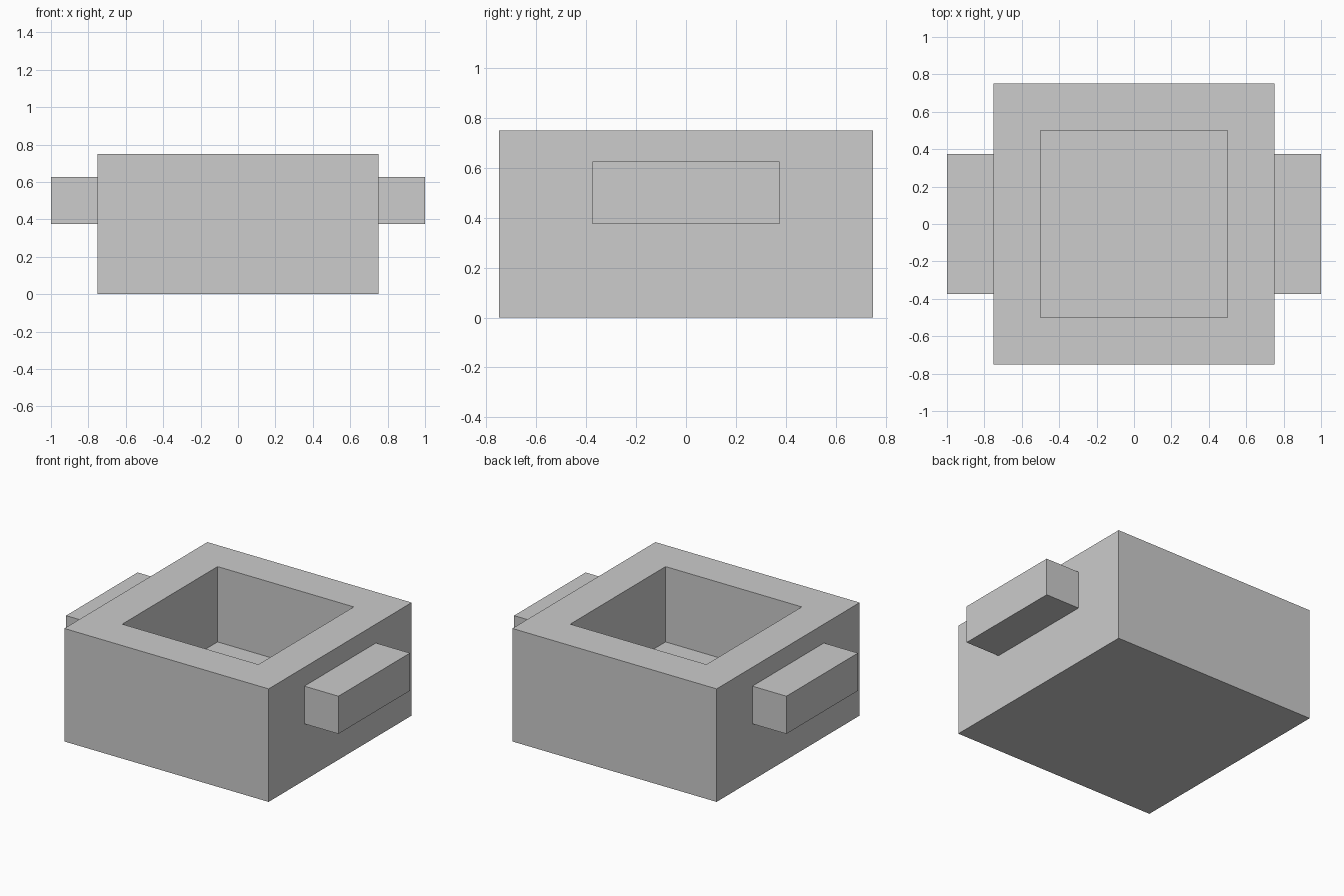
import bpy
import bmesh
from mathutils import Vector

default_cube = bpy.data.objects.get("Cube")
if default_cube:
    bpy.data.objects.remove(default_cube, do_unlink=True)

# Single plain colour
grey = bpy.data.materials.new("light_grey")
grey.use_nodes = True
colour = (0.604, 0.604, 0.604, 1.0)
grey.diffuse_color = colour
grey.node_tree.nodes["Principled BSDF"].inputs["Base Color"].default_value = colour


def box_mesh(size, centre):
    bm = bmesh.new()
    bmesh.ops.create_cube(bm, size=1.0)
    bmesh.ops.scale(bm, vec=size, verts=bm.verts)
    bmesh.ops.translate(bm, vec=centre, verts=bm.verts)
    return bm


def add_object(name, bm):
    bm.normal_update()
    mesh = bpy.data.meshes.new(name)
    bm.to_mesh(mesh)
    bm.free()
    mesh.materials.append(grey)
    obj = bpy.data.objects.new(name, mesh)
    bpy.context.collection.objects.link(obj)
    return obj


# Square body with a square well sunk into the top
width, height = 1.5, 0.75
wall, depth = 0.25, 0.5
body = box_mesh((width, width, height), (0, 0, height / 2))
body.normal_update()
top = max(body.faces, key=lambda f: f.calc_center_median().z)
bmesh.ops.inset_region(body, faces=[top], thickness=wall, use_even_offset=True)
floor = bmesh.ops.extrude_discrete_faces(body, faces=[top])["faces"][0]
bmesh.ops.translate(body, vec=Vector((0, 0, -depth)), verts=floor.verts)
add_object("body", body)

# Block handles on both sides
for name, side in (("left_handle", 1), ("right_handle", -1)):
    add_object(name, box_mesh((0.25, 0.75, 0.25), (side * 0.875, 0, 0.5)))
